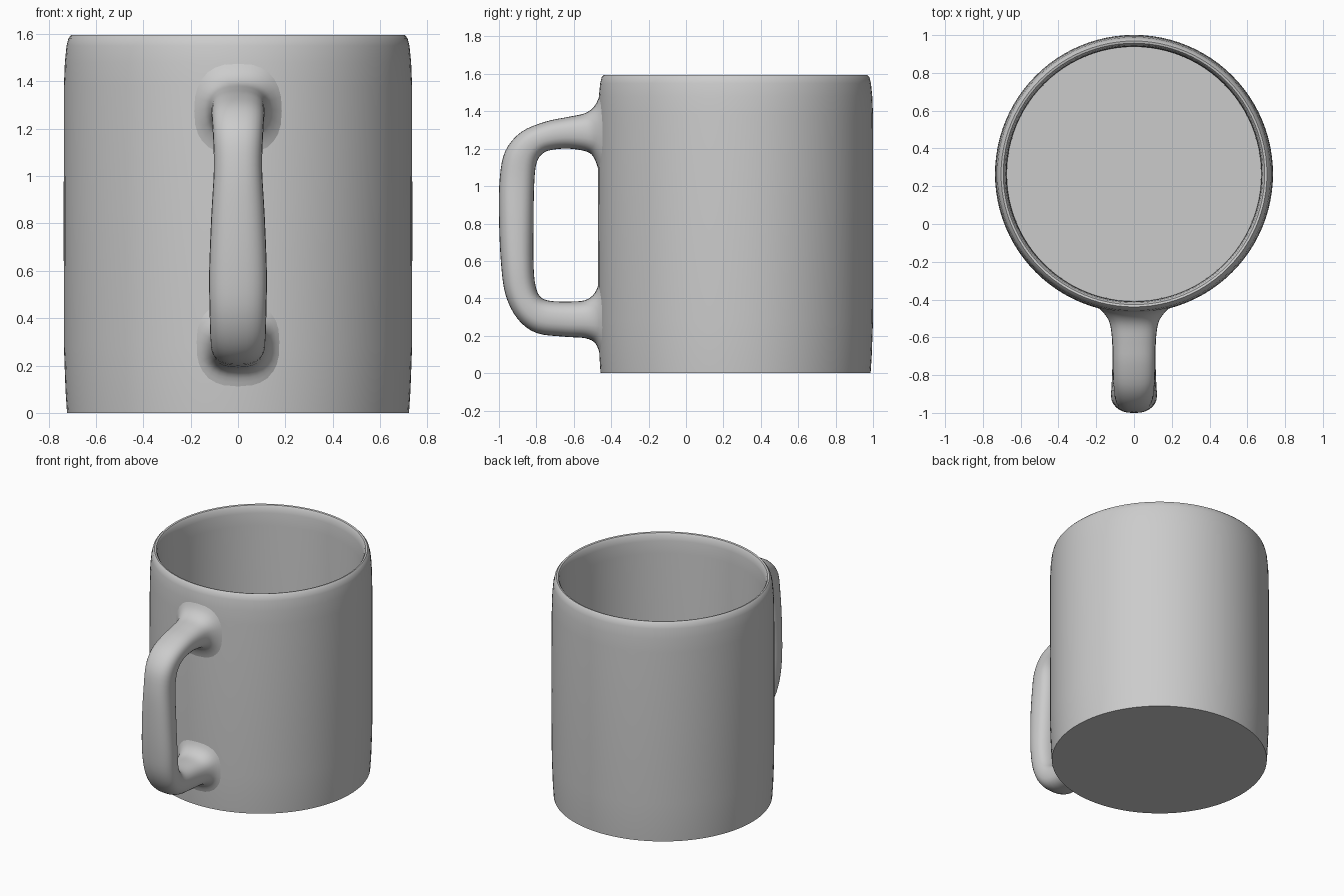
import bpy, bmesh, math
from mathutils import Vector

if "Cube" in bpy.data.objects:
    bpy.data.objects.remove(bpy.data.objects["Cube"])

CY = 0.265  # mug axis on y

glaze = bpy.data.materials.new("grey ceramic")
glaze.diffuse_color = (0.6, 0.6, 0.6, 1)
glaze.use_nodes = True
glaze.node_tree.nodes["Principled BSDF"].inputs["Base Color"].default_value = glaze.diffuse_color


def finish(name, bm, angle):
    bmesh.ops.recalc_face_normals(bm, faces=bm.faces)
    me = bpy.data.meshes.new(name)
    bm.to_mesh(me)
    bm.free()
    me.materials.append(glaze)
    ob = bpy.data.objects.new(name, me)
    bpy.context.collection.objects.link(ob)
    bpy.ops.object.select_all(action='DESELECT')
    ob.select_set(True)
    bpy.context.view_layer.objects.active = ob
    bpy.ops.object.shade_smooth_by_angle(angle=math.radians(angle))
    return ob


def loft(bm, rings):
    # Skin closed rings with quads and cap both ends
    vs = [[bm.verts.new(p) for p in r] for r in rings]
    n = len(vs[0])
    for a, b in zip(vs, vs[1:]):
        for i in range(n):
            j = (i + 1) % n
            bm.faces.new((a[i], a[j], b[j], b[i]))
    bm.faces.new(vs[0])
    bm.faces.new(vs[-1])


# Cup body: lathed outside, rounded rim, inside wall and floor
profile = [(0.722, 0), (0.728, 0.09), (0.735, 0.28), (0.736, 0.8), (0.735, 1.38),
           (0.731, 1.48), (0.724, 1.55), (0.716, 1.582), (0.704, 1.595),
           (0.692, 1.592), (0.683, 1.578), (0.677, 1.54), (0.674, 1.45),
           (0.672, 0.06)]
N = 96
bm = bmesh.new()
loft(bm, [[(r * math.cos(2 * math.pi * i / N), CY + r * math.sin(2 * math.pi * i / N), z)
           for i in range(N)] for r, z in profile])
finish("cup_body", bm, 40)

# Handle stations: outer y, z, inner y, z, half width
stations = [Vector(s) for s in (
    (-.46, 1.49, -.46, 1.05, .20), (-.488, 1.43, -.482, 1.13, .16),
    (-.54, 1.39, -.52, 1.18, .128), (-.63, 1.37, -.62, 1.20, .115),
    (-.75, 1.345, -.71, 1.195, .112), (-.88, 1.29, -.765, 1.175, .11),
    (-.965, 1.19, -.80, 1.12, .105), (-.995, 1.05, -.812, 1.0, .102),
    (-1.0, .85, -.815, .80, .113), (-.99, .60, -.815, .58, .122),
    (-.965, .42, -.805, .47, .12), (-.90, .29, -.78, .41, .118),
    (-.80, .215, -.73, .387, .115), (-.65, .195, -.63, .383, .115),
    (-.54, .187, -.54, .39, .125), (-.485, .16, -.487, .43, .15),
    (-.46, .10, -.46, .50, .19))]


def spline(pts, steps):
    out = []
    for k in range(len(pts) - 1):
        p0, p1 = pts[max(k - 1, 0)], pts[k]
        p2, p3 = pts[k + 1], pts[min(k + 2, len(pts) - 1)]
        for s in range(steps):
            t = s / steps
            out.append(0.5 * (2 * p1 + (p2 - p0) * t + (2 * p0 - 5 * p1 + 4 * p2 - p3) * t * t
                              + (3 * p1 - p0 - 3 * p2 + p3) * t ** 3))
    return out + [pts[-1]]


def section(s, n=28):
    # Rounded-square ring between the outer and inner curve, bent to the wall near the cup
    ring = []
    for i in range(n):
        a = 2 * math.pi * i / n
        c, d = math.cos(a), math.sin(a)
        c = math.copysign(abs(c) ** 0.8, c)
        d = math.copysign(abs(d) ** 0.8, d)
        x = d * s[4]
        y = (s[0] + s[2]) / 2 + c * (s[0] - s[2]) / 2
        z = (s[1] + s[3]) / 2 + c * (s[1] - s[3]) / 2
        near = min(1, max(0, (y + 0.56) / 0.1))
        y += near * (0.735 - math.sqrt(0.735 ** 2 - x * x))
        ring.append((x, y, z))
    return ring


bm = bmesh.new()
loft(bm, [section(s) for s in spline(stations, 4)])
finish("handle", bm, 60)
